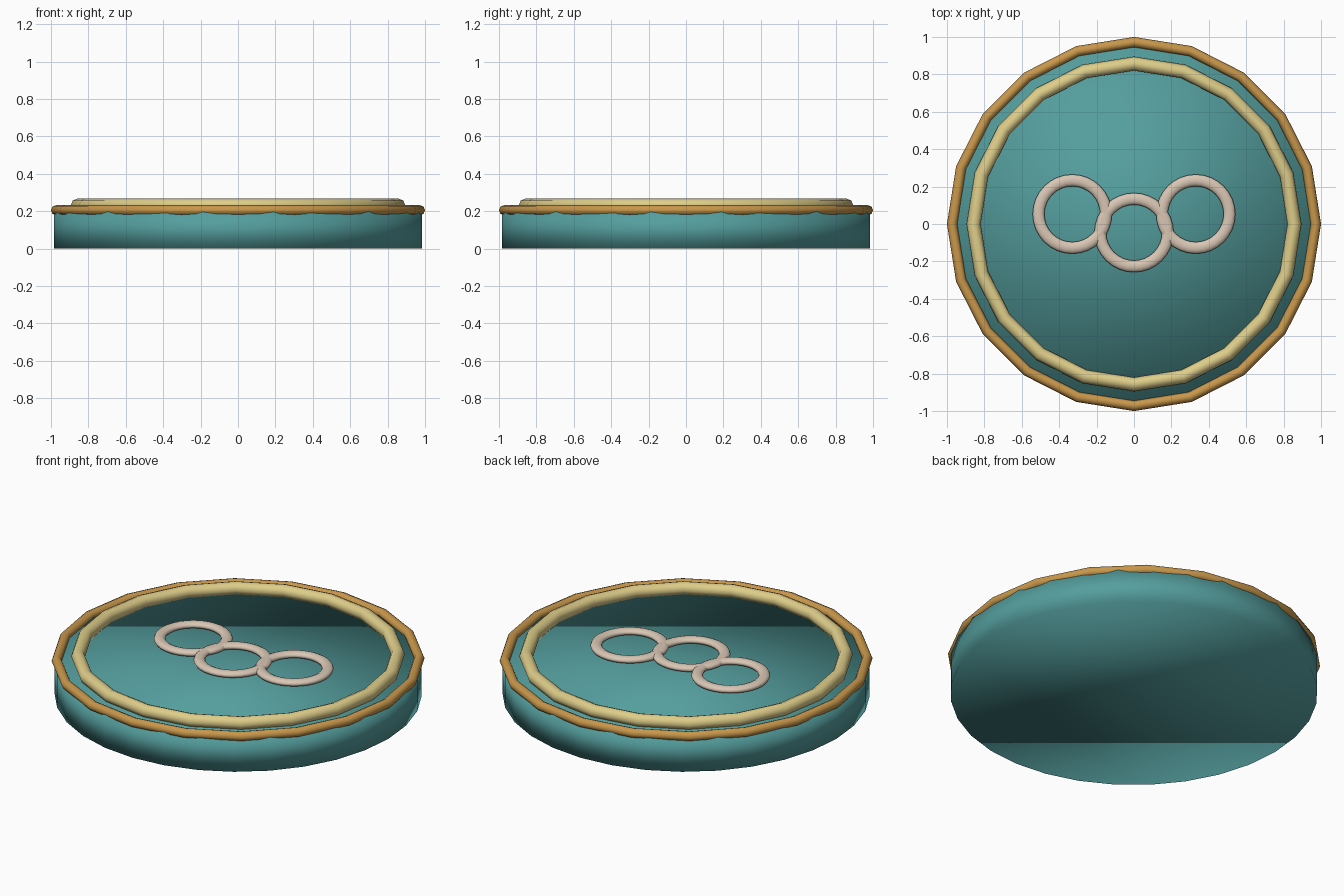
import bpy

# Remove the default cube
cube = bpy.data.objects.get("Cube")
if cube:
    bpy.data.objects.remove(cube, do_unlink=True)


def make_material(name, rgb):
    mat = bpy.data.materials.new(name)
    mat.use_nodes = True
    colour = (*rgb, 1.0)
    mat.diffuse_color = colour
    mat.node_tree.nodes["Principled BSDF"].inputs["Base Color"].default_value = colour
    return mat


teal = make_material("teal", (0.09, 0.34, 0.34))
gold = make_material("gold", (0.58, 0.31, 0.07))
cream = make_material("cream", (0.73, 0.61, 0.25))
beige = make_material("beige", (0.70, 0.57, 0.46))


def finish(name, mat):
    obj = bpy.context.object
    obj.name = obj.data.name = name
    obj.data.materials.append(mat)
    bpy.ops.object.shade_smooth()
    return obj


def ring(name, mat, location, outer, inner, sides, tube_sides, height):
    """Rounded ring given by its outer and inner radius and half height."""
    tube = (outer - inner) / 2
    bpy.ops.mesh.primitive_torus_add(
        major_radius=(outer + inner) / 2, minor_radius=tube,
        major_segments=sides, minor_segments=tube_sides, location=location)
    obj = finish(name, mat)
    obj.scale.z = height / tube
    return obj


# Disc body, softly shaded over its rim
HEIGHT = 0.2
bpy.ops.mesh.primitive_cylinder_add(vertices=32, radius=0.985, depth=HEIGHT,
                                    location=(0, 0, HEIGHT / 2))
finish("disc_body", teal)

# Faceted rims
ring("outer_rim", gold, (0, 0, 0.205), 1.0, 0.945, 20, 8, 0.0275)
ring("inner_rim", cream, (0, 0, 0.23), 0.895, 0.82, 20, 8, 0.0375)

# Three flattened, linked rings on the top
for name, x, y in (("right_ring", -0.33, 0.053),
                   ("middle_ring", 0, -0.046),
                   ("left_ring", 0.33, 0.053)):
    ring(name, beige, (x, y, 0.222), 0.212, 0.149, 32, 10, 0.02)
